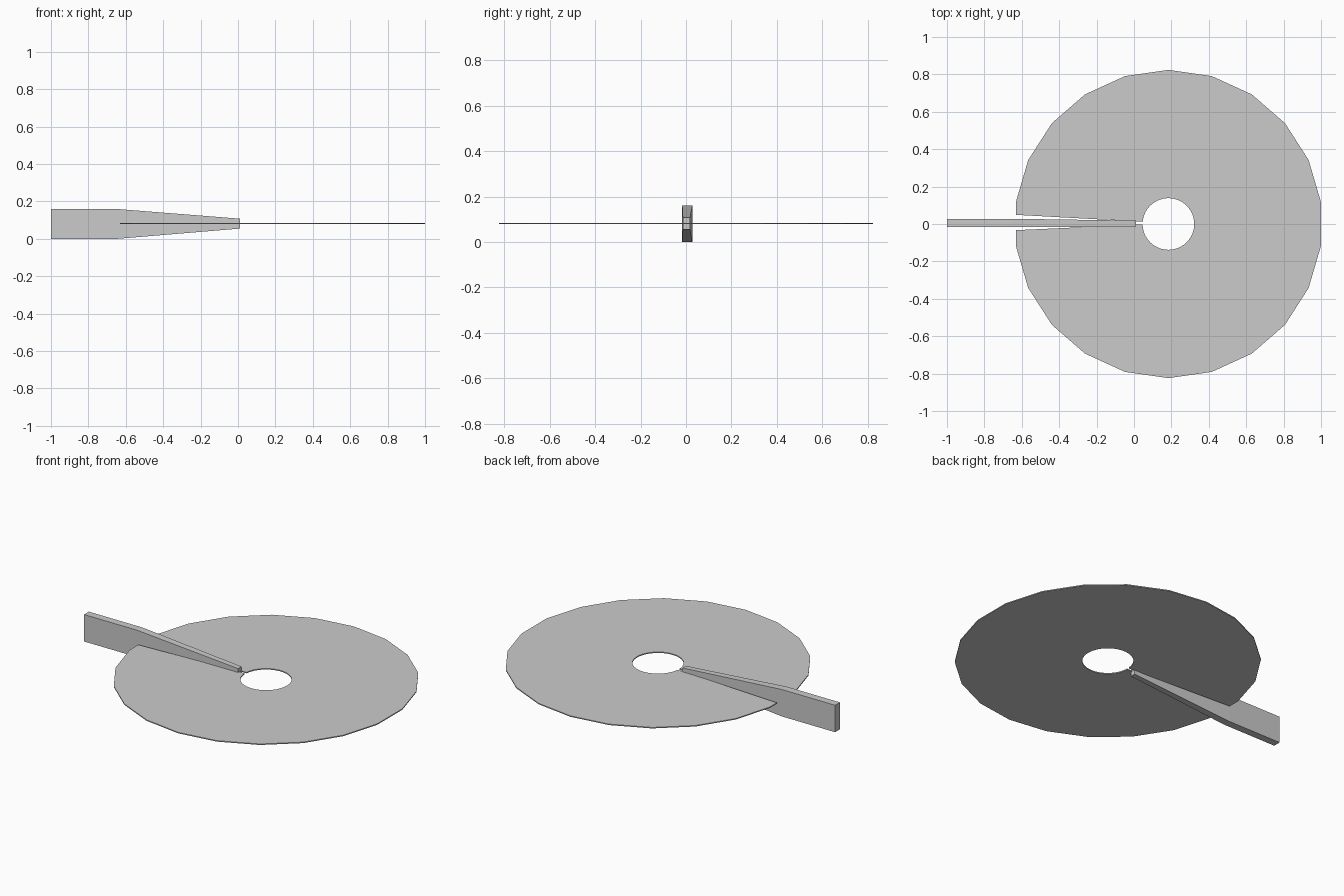
import bpy, bmesh
from math import cos, sin, radians, pi

if "Cube" in bpy.data.objects:
    bpy.data.objects.remove(bpy.data.objects["Cube"])


def make_object(name, bm):
    bmesh.ops.recalc_face_normals(bm, faces=bm.faces)
    mesh = bpy.data.meshes.new(name)
    bm.to_mesh(mesh)
    bm.free()
    obj = bpy.data.objects.new(name, mesh)
    bpy.context.collection.objects.link(obj)
    return obj


# Thin 22-sided disc with a round hole and a wedge slit on the left
CX, R_OUT, R_HOLE = 0.184, 0.824, 0.138
Z_MID, THICK = 0.082, 0.006
SIDES, HOLE_SIDES = 22, 48
step = 2 * pi / SIDES
left = CX - R_OUT * cos(step / 2)
slit_y = 0.008

outline = [(left, slit_y + 0.041)]
for i in range(SIDES):
    a = pi - step / 2 - i * step
    outline.append((CX + R_OUT * cos(a), R_OUT * sin(a)))
outline.append((left, slit_y - 0.041))
a0, a1 = radians(-179), radians(175)
for i in range(HOLE_SIDES + 1):
    a = a0 + (a1 - a0) * i / HOLE_SIDES
    outline.append((CX + R_HOLE * cos(a), R_HOLE * sin(a)))

bm = bmesh.new()
face = bm.faces.new([bm.verts.new((x, y, Z_MID - THICK / 2)) for x, y in outline])
ext = bmesh.ops.extrude_face_region(bm, geom=[face])
bmesh.ops.translate(bm, vec=(0, 0, THICK),
                    verts=[v for v in ext["geom"] if isinstance(v, bmesh.types.BMVert)])
make_object("slotted_disc", bm)

# Tapered bar running through the slit: x, y min, y max, z min, z max
sections = [
    (-1.0, -0.017, 0.028, 0.0, 0.16),
    (-0.65, -0.017, 0.028, 0.0, 0.16),
    (0.01, -0.014, 0.018, 0.055, 0.108),
]
bm = bmesh.new()
rings = [[bm.verts.new((x, y, z)) for y, z in ((ya, za), (yb, za), (yb, zb), (ya, zb))]
         for x, ya, yb, za, zb in sections]
for r0, r1 in zip(rings, rings[1:]):
    for i in range(4):
        j = (i + 1) % 4
        bm.faces.new((r0[i], r0[j], r1[j], r1[i]))
bm.faces.new(rings[0])
bm.faces.new(rings[-1])
make_object("tapered_bar", bm)
